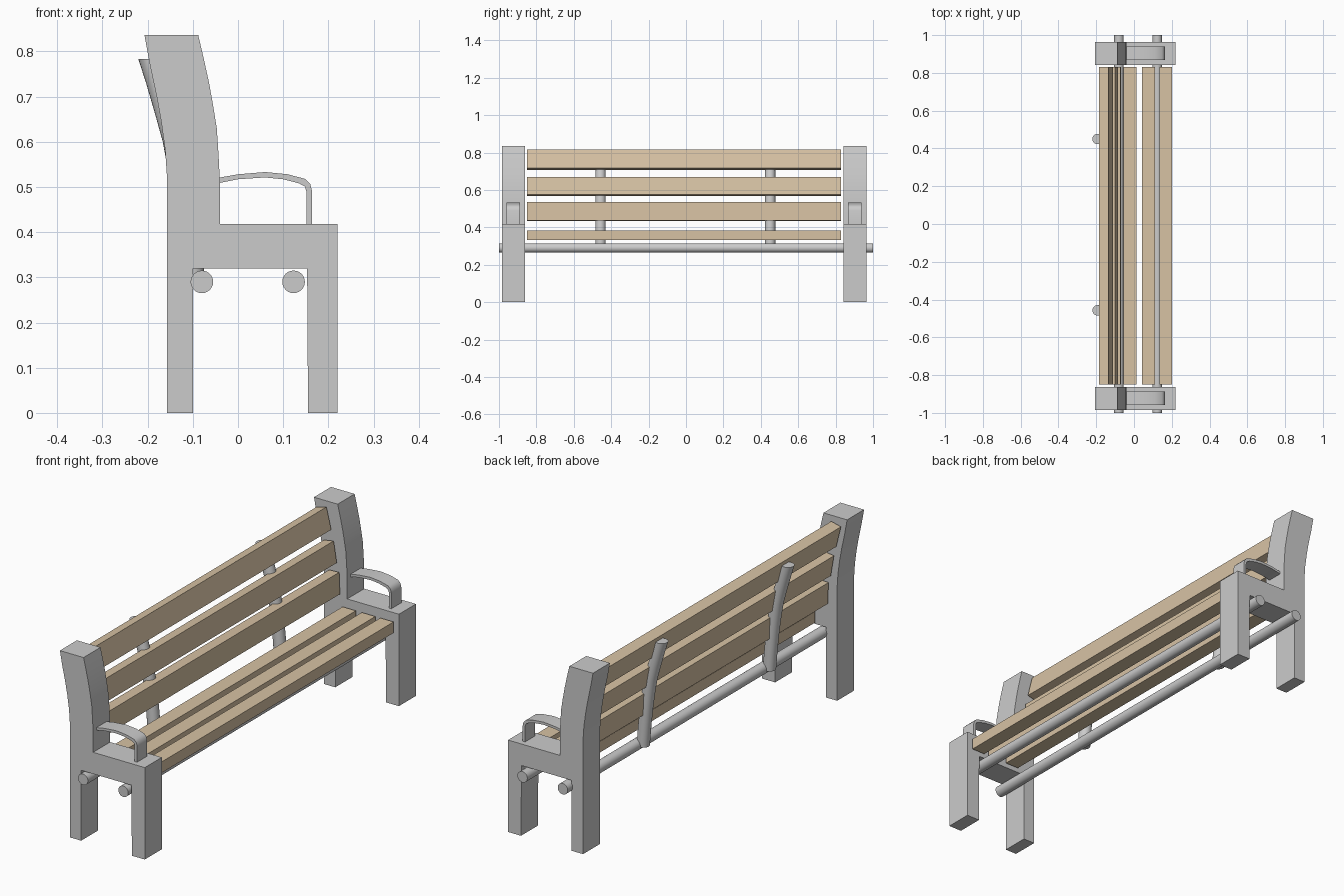
import bpy, bmesh, math
from mathutils import Vector

if "Cube" in bpy.data.objects:
    bpy.data.objects.remove(bpy.data.objects["Cube"])

wood = bpy.data.materials.new("wood")
wood.diffuse_color = (0.68, 0.54, 0.37, 1)
wood.use_nodes = True
wood.node_tree.nodes["Principled BSDF"].inputs["Base Color"].default_value = wood.diffuse_color
YC = -0.01  # middle of the bench between the end frames


def finish(name, bm, mat=None, smooth=False):
    bmesh.ops.recalc_face_normals(bm, faces=bm.faces[:])
    me = bpy.data.meshes.new(name)
    bm.to_mesh(me)
    bm.free()
    ob = bpy.data.objects.new(name, me)
    bpy.context.collection.objects.link(ob)
    if mat:
        me.materials.append(mat)
    if smooth:
        bpy.ops.object.select_all(action='DESELECT')
        bpy.context.view_layer.objects.active = ob
        ob.select_set(True)
        bpy.ops.object.shade_smooth_by_angle(angle=math.radians(35))
    return ob


def extrude_profile(name, pts, y0, y1, mat=None, smooth=False):
    """Extrude an (x, z) outline from y0 to y1."""
    bm = bmesh.new()
    face = bm.faces.new([bm.verts.new((x, y0, z)) for x, z in pts])
    ext = bmesh.ops.extrude_face_region(bm, geom=[face])
    verts = [v for v in ext["geom"] if isinstance(v, bmesh.types.BMVert)]
    bmesh.ops.translate(bm, verts=verts, vec=(0, y1 - y0, 0))
    return finish(name, bm, mat, smooth)


def loft(name, centres, radius, u, v, n=24):
    """Tube of parallel rings in the plane u, v."""
    bm = bmesh.new()
    rings = []
    for c in centres:
        rings.append([bm.verts.new(Vector(c) + radius * (
            math.cos(math.tau * i / n) * Vector(u) + math.sin(math.tau * i / n) * Vector(v)))
            for i in range(n)])
    for a, b in zip(rings, rings[1:]):
        for i in range(n):
            j = (i + 1) % n
            bm.faces.new((a[i], a[j], b[j], b[i]))
    bm.faces.new(rings[0])
    bm.faces.new(rings[-1])
    return finish(name, bm, None, True)


# End frames: legs, seat rail and curved back upright in one outline
frame = [(-0.157, 0), (-0.1, 0), (-0.1, 0.32), (0.153, 0.32), (0.155, 0), (0.22, 0),
         (0.22, 0.418), (-0.04, 0.418), (-0.04, 0.51), (-0.043, 0.57), (-0.047, 0.63),
         (-0.055, 0.68), (-0.064, 0.73), (-0.076, 0.785), (-0.088, 0.836),
         (-0.207, 0.836), (-0.195, 0.77), (-0.18, 0.7), (-0.17, 0.645),
         (-0.161, 0.58), (-0.157, 0.52)]
# Armrests: thin bent band
arm = [(-0.045, 0.52), (0, 0.528), (0.06, 0.533), (0.11, 0.528), (0.148, 0.518),
       (0.160, 0.506), (0.164, 0.49), (0.164, 0.41), (0.152, 0.41), (0.152, 0.488),
       (0.148, 0.501), (0.135, 0.508), (0.1, 0.517), (0.06, 0.521), (0, 0.517), (-0.045, 0.508)]
for side, label in ((-1, "near"), (1, "far")):
    y = YC + side * 0.913
    extrude_profile(label + "_end_frame", frame, y - 0.061, y + 0.061, None, True)
    extrude_profile(label + "_armrest", arm, y - 0.036, y + 0.036, None, True)

# Round bars running under the seat
for x, label in ((-0.08, "rear"), (0.123, "front")):
    loft(label + "_bar", [(x, -1, 0.29), (x, 1, 0.29)], 0.025, (1, 0, 0), (0, 0, 1))

# Seat slats
for i, (x0, x1) in enumerate([(-0.055, 0.012), (0.042, 0.11), (0.135, 0.202)]):
    extrude_profile(f"seat_slat_{i + 1}", [(x0, 0.333), (x1, 0.333), (x1, 0.383), (x0, 0.383)],
                    YC - 0.84, YC + 0.84, wood)

# Back slats: front face bottom point, front face top point, thickness
for i, (xb, zb, xt, zt) in enumerate([(-0.068, 0.437, -0.072, 0.535),
                                      (-0.084, 0.575, -0.1, 0.67),
                                      (-0.112, 0.718, -0.136, 0.815)]):
    d = Vector((xt - xb, zt - zb)).normalized()
    ox, oz = -d.y * 0.05, d.x * 0.05
    extrude_profile(f"back_slat_{i + 1}",
                    [(xb, zb), (xt, zt), (xt + ox, zt + oz), (xb + ox, zb + oz)],
                    YC - 0.84, YC + 0.84, wood)

# Bent posts carrying the back slats
path = [(-0.1, 0.285), (-0.108, 0.38), (-0.118, 0.47), (-0.128, 0.54), (-0.139, 0.6),
        (-0.157, 0.665), (-0.176, 0.73), (-0.193, 0.783)]
for y, label in ((-0.457, "near"), (0.45, "far")):
    loft(label + "_back_post", [(x, y, z) for x, z in path], 0.0275, (1, 0, 0), (0, 1, 0))
